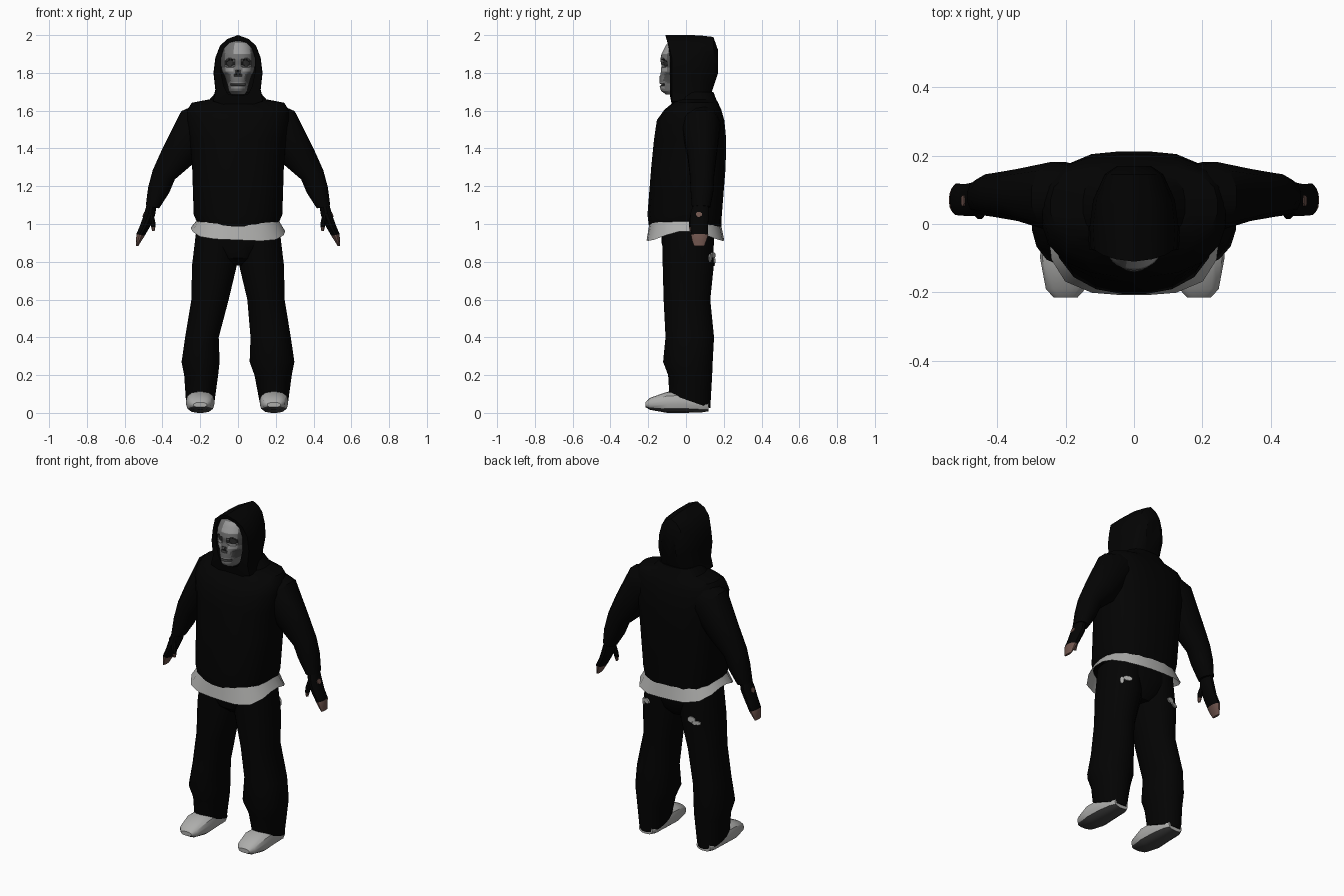
import bpy, bmesh, math
from mathutils import Vector

cube = bpy.data.objects.get("Cube")
if cube:
    bpy.data.objects.remove(cube, do_unlink=True)


def material(name, r, g, b):
    m = bpy.data.materials.new(name)
    m.use_nodes = True
    m.diffuse_color = (r, g, b, 1)
    bsdf = m.node_tree.nodes["Principled BSDF"]
    bsdf.inputs["Base Color"].default_value = (r, g, b, 1)
    bsdf.inputs["Roughness"].default_value = 0.9
    return m


black = material("black cloth", 0.001, 0.001, 0.001)
white = material("white cloth", 0.42, 0.42, 0.41)
sole = material("dark sole", 0.06, 0.06, 0.06)
skin = material("skin", 0.16, 0.09, 0.075)
bone = material("bone grey", 0.17, 0.17, 0.17)
pale = material("pale bone", 0.34, 0.34, 0.34)
socket = material("dark socket", 0.035, 0.035, 0.035)
hollow = material("shaded bone", 0.085, 0.085, 0.085)

X, Y, Z = Vector((1, 0, 0)), Vector((0, 1, 0)), Vector((0, 0, 1))


def oval(c, ru, rv, u=X, v=Y, n=16, power=2.0):
    """Rounded ring around c; a higher power gives squarer corners."""
    pts = []
    for i in range(n):
        a = math.tau * (i + 0.5) / n
        co, si = math.cos(a), math.sin(a)
        k = (abs(co) ** power + abs(si) ** power) ** (-1 / power)
        pts.append(Vector(c) + u * (ru * co * k) + v * (rv * si * k))
    return pts


def loft(name, rings, mats, rule=None, caps=(True, True), smooth=35):
    """Skin a row of rings; rule(centre, normal) picks the material."""
    bm = bmesh.new()
    rows = [[bm.verts.new(p) for p in ring] for ring in rings]
    n = len(rows[0])
    for a, b in zip(rows, rows[1:]):
        for i in range(n):
            j = (i + 1) % n
            bm.faces.new((a[i], a[j], b[j], b[i]))
    for wanted, row in zip(caps, (rows[0], rows[-1])):
        if wanted:
            bm.faces.new(row)
    bmesh.ops.recalc_face_normals(bm, faces=bm.faces)
    bm.normal_update()
    for f in bm.faces:
        f.smooth = smooth > 0
        if rule:
            f.material_index = rule(f.calc_center_median(), f.normal)
    me = bpy.data.meshes.new(name)
    bm.to_mesh(me)
    bm.free()
    for m in mats:
        me.materials.append(m)
    if smooth:
        me.set_sharp_from_angle(angle=math.radians(smooth))
    ob = bpy.data.objects.new(name, me)
    bpy.context.collection.objects.link(ob)


def stack(levels, front_power, back_power, n=20):
    """Level rings from (z, half width, front y, back y)."""
    rings = []
    for z, w, f, b in levels:
        back, front = (oval((0, (f + b) / 2, z), w, (b - f) / 2, n=n, power=p)
                       for p in (back_power, front_power))
        rings.append(back[:n // 2] + front[n // 2:])
    return rings


# Hoodie body, from hem (raised at the sides) to collar
body = stack([
    (0.985, .22, -.197, .187), (1.05, .235, -.205, .19), (1.3, .243, -.185, .21),
    (1.45, .255, -.17, .213), (1.55, .27, -.155, .203), (1.605, .268, -.115, .187),
    (1.642, .245, -.07, .17), (1.66, .15, -.06, .16), (1.7, .115, -.055, .145)],
    2.4, 2.9)
for p in body[0]:
    p.z += .035 * (1 - min(1, abs(p.y) / .18))
loft("hoodie_body", body, [black])

# Flared shirt hem, lower at front and back than at the sides
hem_top = oval((0, -.005, 1.03), .21, .185, n=20, power=2.6)
hem_low = oval((0, -.003, .975), .25, .205, n=20, power=3.2)
for p in hem_low:
    p.z -= .06 * min(1, abs(p.y) / .19) ** 1.5 + .04 * p.x
loft("shirt_hem", [hem_top, hem_low], [white], caps=(True, False))

# Seat of the trousers
loft("trouser_seat", stack([
    (1.0, .2, -.13, .15), (.9, .215, -.13, .15),
    (.82, .14, -.11, .135), (.78, .06, -.06, .1)], 2.4, 2.4), [black])

# Hood: arches running from the face opening to the back
arch = [(0, 2.0), (.055, 1.98), (.095, 1.945), (.12, 1.88),
        (.13, 1.8), (.12, 1.71), (.135, 1.65), (.07, 1.63)]
arch += [(-x, z) for x, z in reversed(arch[1:])]
opening = [(0, 1.972), (.045, 1.96), (.075, 1.93), (.09, 1.88),
           (.09, 1.8), (.075, 1.73), (.055, 1.69), (.02, 1.68)]
opening += [(-x, z) for x, z in reversed(opening[1:])]


def arch_ring(y, sx, sz, lean=0.0, tuck=0.0):
    """Lean pushes the top forward, tuck draws the nape forward."""
    return [Vector((x * sx, y - lean * max(0, z - 1.9) - tuck * max(0, 1.8 - z),
                    1.8 + (z - 1.8) * sz)) for x, z in arch]


def opening_ring(y, lean):
    return [Vector((x, y - lean * max(0, z - 1.9), z)) for x, z in opening]


loft("hood", [
    opening_ring(-.03, 0), opening_ring(-.085, .2), arch_ring(-.075, .97, 1, .35),
    arch_ring(-.01, 1, 1), arch_ring(.07, .92, .995), arch_ring(.145, .66, .95, 0, .2),
    arch_ring(.17, .38, .6, 0, .2)], [black], caps=(False, True))

# Skull face: (z, half width, front y), refined and dented by feature
face = [(1.685, .035, -.105), (1.705, .05, -.133), (1.73, .055, -.14),
        (1.78, .07, -.14), (1.81, .085, -.133), (1.84, .09, -.13),
        (1.87, .09, -.136), (1.9, .088, -.13), (1.94, .075, -.11), (1.97, .05, -.09)]


def inside(x, z, cx, cz, rx, rz):
    return ((x - cx) / rx) ** 2 + ((z - cz) / rz) ** 2 < 1


def feature(x, z):
    """0 plain, 1 dark hollow, 2 shallow hollow."""
    x = abs(x)
    nose = 1.785 < z < 1.815 and x < (1.82 - z) * .5
    mouth = abs(z - 1.735) < .004 and x < .036
    if inside(x, z, .043, 1.852, .025, .021) or nose or mouth:
        return 1
    return 2 if inside(x, z, .062, 1.77, .024, .03) else 0


rings = []
steps = 44
for s in range(steps + 1):
    z = face[0][0] + (face[-1][0] - face[0][0]) * s / steps
    lo, hi = next((a, b) for a, b in zip(face, face[1:]) if z <= b[0] + 1e-6)
    t = (z - lo[0]) / (hi[0] - lo[0])
    w, front = (lo[k] + (hi[k] - lo[k]) * t for k in (1, 2))
    ring = oval((0, -.03, z), w, -.03 - front, n=56, power=2.2)
    for p in ring:
        if p.y < -.03:
            p.y += (0, .012, .007)[feature(p.x, z)]
    rings.append(ring)


def face_colour(c, normal):
    kind = feature(c.x, c.z)
    temple = abs(c.x) > .07 and c.z > 1.83
    if kind or temple:
        return 2 if kind == 1 else 3
    brow = 1.9 < c.z < 1.96 and -.02 < c.x < .065
    cheek = abs(c.z - 1.818) < .01 and .025 < abs(c.x) < .065
    teeth = abs(c.z - 1.735) < .016 and abs(c.x) < .036
    return int(brow or cheek or teeth)


loft("skull_face", rings, [bone, pale, socket, hollow], face_colour, smooth=25)


def limb(name, sections, s, mats, rule=None, n=12, slope=0.0):
    """Rings from (x, y, z, half width, half depth, tilt), mirrored by s;
    slope lowers the back of the last ring."""
    rings = []
    for x, y, z, ru, rv, tilt in sections:
        a = math.radians(tilt)
        u = Vector((s * math.cos(a), 0, math.sin(a)))
        rings.append(oval((s * x, y, z), ru, rv, u, Y, n, 2.2))
    for p in rings[-1]:
        p.z -= slope * p.y
    loft(name, rings, mats, rule)


# The right trouser leg is slimmer inside and its shoe sits further out
for side, s, slim, foot in (("left", 1, 0, .19), ("right", -1, .018, .2)):
    limb(side + "_sleeve", [
        (.15, .078, 1.557, .1, .09, 65), (.222, .08, 1.517, .115, .104, 46),
        (.32, .085, 1.36, .092, .078, 30), (.393, .085, 1.26, .065, .066, 22),
        (.42, .085, 1.18, .059, .062, 15), (.453, .08, 1.09, .037, .05, 12)],
        s, [black])
    limb(side + "_hand", [
        (.455, .078, 1.11, .026, .04, 10), (.468, .072, 1.05, .03, .05, 10),
        (.492, .07, .99, .026, .047, 15), (.516, .072, .942, .023, .047, 12),
        (.526, .07, .91, .014, .038, 5), (.534, .07, .884, .007, .028, 0)],
        s, [black, skin], lambda c, nrm: int(c.z < .94))
    limb(side + "_thumb", [
        (.462, .04, 1.06, .014, .016, 0), (.452, .03, 1.01, .015, .016, 0),
        (.449, .028, .985, .012, .013, 0), (.448, .027, .962, .007, .008, 0)],
        s, [black, skin], lambda c, nrm: int(c.z < .99), 8)
    limb(side + "_trouser_leg", [
        (.112, .01, .97, .11, .135, 0), (.125, .012, .78, .12, .137, 0),
        (.148, .005, .6, .1, .125, 0), (.173 + slim, .02, .4, .108 - slim, .13, 0),
        (.18 + slim, .01, .27, .12 - slim, .133, 0),
        (.186 + slim / 2, .022, .2, .1 - slim / 2, .118, 0),
        (foot, .02, .07, .076, .11, 0)], s, [black], n=16, slope=.35)

    # Shoe, from raised toe to heel: (y, half width, bottom, top)
    shoe = [(-.215, .035, .03, .055), (-.19, .058, .016, .08),
            (-.1, .075, 0, .112), (0, .07, 0, .115),
            (.085, .062, .003, .08), (.118, .045, .008, .06)]
    loft(side + "_shoe",
         [oval((s * foot, y, (a + b) / 2), w, (b - a) / 2, X, Z, 16, 2.8)
          for y, w, a, b in shoe],
         [white, sole], lambda c, nrm: int(nrm.z < -.7))


def patch(name, centre, angle, ru, rv, mat, lean=0.0):
    """Thin plate facing outward at the given angle, leaning upward."""
    a = math.radians(angle)
    out = Vector((math.cos(a), math.sin(a), lean)).normalized()
    u = Z.cross(out).normalized()
    v = out.cross(u)
    loft(name, [oval(Vector(centre) + out * d, ru, rv, u, v, 8)
                for d in (-.004, .004)], [mat], smooth=0)


# Light wear marks on the trousers and bare spots on the wrists
patch("right_seat_mark", (-.14, .148, .805), 101, .024, .018, white)
patch("right_seat_mark_end", (-.17, .142, .788), 109, .028, .012, white)
patch("left_seat_mark", (.165, .143, .835), 67, .028, .015, white)
patch("left_seat_mark_end", (.195, .128, .82), 58, .012, .022, white)
patch("left_wrist_spot", (.498, .068, 1.05), 0, .017, .015, skin, .35)
patch("right_wrist_spot", (-.498, .068, 1.05), 180, .017, .015, skin, .35)
